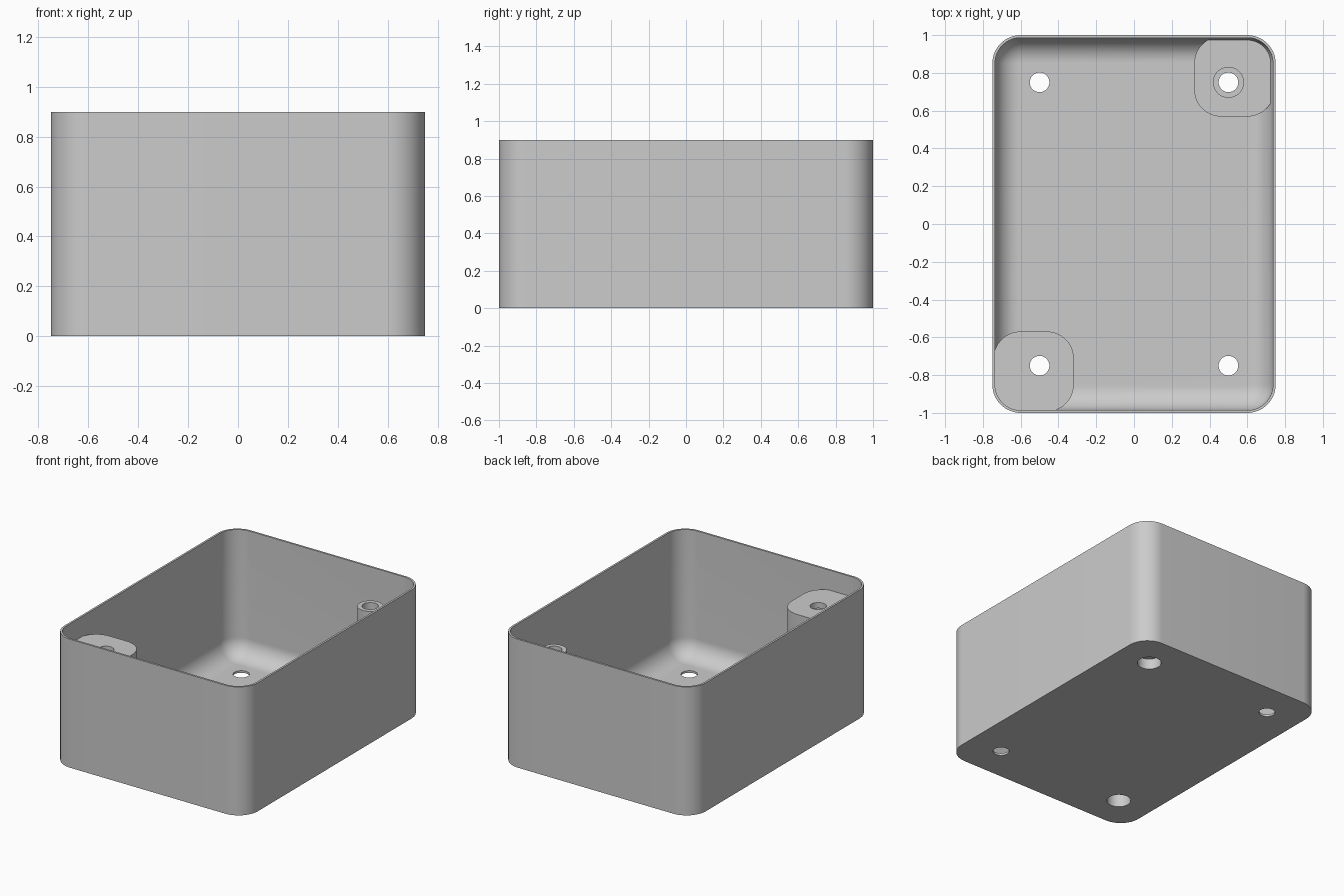
import bpy
import bmesh
from math import cos, sin, pi, radians

cube = bpy.data.objects.get("Cube")
if cube:
    bpy.data.objects.remove(cube, do_unlink=True)

HALF_X, HALF_Y, HEIGHT, CORNER = 0.75, 1.0, 0.9, 0.15
WALL, FLOOR, FILLET = 0.014, 0.015, 0.13
HOLE_X, HOLE_Y, HOLE_R, RECESS_R = 0.5, 0.75, 0.052, 0.078
POST_TOP, POST_R, LOW_TOP = 0.76, 0.082, 0.09
STEPS = 16

grey = bpy.data.materials.new("light grey plastic")
grey.use_nodes = True
colour = (0.6, 0.6, 0.6, 1)
grey.diffuse_color = colour
grey.node_tree.nodes["Principled BSDF"].inputs["Base Color"].default_value = colour


def rounded_loop(bm, cx, cy, hx, hy, r, z):
    """Ring of vertices around a rounded rectangle."""
    ring = []
    for k, (sx, sy) in enumerate([(1, 1), (-1, 1), (-1, -1), (1, -1)]):
        for i in range(STEPS + 1):
            a = (k + i / STEPS) * pi / 2
            ring.append(bm.verts.new((cx + sx * (hx - r) + r * cos(a),
                                      cy + sy * (hy - r) + r * sin(a), z)))
    return ring


def loft(name, sections):
    """Closed solid through a list of rounded rectangle sections."""
    bm = bmesh.new()
    rings = [rounded_loop(bm, *s) for s in sections]
    for lower, upper in zip(rings, rings[1:]):
        for i in range(len(lower)):
            j = (i + 1) % len(lower)
            bm.faces.new((lower[i], lower[j], upper[j], upper[i]))
    bm.faces.new(rings[0][::-1])
    bm.faces.new(rings[-1])
    bmesh.ops.recalc_face_normals(bm, faces=bm.faces)
    mesh = bpy.data.meshes.new(name)
    bm.to_mesh(mesh)
    bm.free()
    mesh.materials.append(grey)
    obj = bpy.data.objects.new(name, mesh)
    bpy.context.collection.objects.link(obj)
    return obj


def cylinder(name, x, y, r, z0, z1):
    bpy.ops.mesh.primitive_cylinder_add(vertices=48, radius=r, depth=z1 - z0,
                                        location=(x, y, (z0 + z1) / 2))
    obj = bpy.context.object
    obj.name = name
    obj.data.materials.append(grey)
    return obj


def combine(target, tool, operation):
    """Apply a boolean and drop the tool."""
    mod = target.modifiers.new(operation, 'BOOLEAN')
    mod.operation, mod.solver, mod.object = operation, 'EXACT', tool
    bpy.context.view_layer.objects.active = target
    bpy.ops.object.modifier_apply(modifier=mod.name)
    bpy.data.objects.remove(tool, do_unlink=True)


# Open box with thin walls and a rounded inside floor edge
sections = [(0, 0, HALF_X, HALF_Y, CORNER, 0), (0, 0, HALF_X, HALF_Y, CORNER, HEIGHT)]
insets = [(WALL, HEIGHT)]
for i in range(STEPS + 1):
    a = i / STEPS * pi / 2
    insets.append((WALL + FILLET * (1 - cos(a)), FLOOR + FILLET * (1 - sin(a))))
for d, z in insets:
    sections.append((0, 0, HALF_X - d, HALF_Y - d, CORNER - d, z))
box = loft("open_box", sections)

# Corner blocks: a tall one at front right, a low one with a post at back left
half, sink = 0.212, WALL / 2
for name, side, top in (("tall_block", -1, POST_TOP), ("low_block", 1, LOW_TOP)):
    cx, cy = side * (HALF_X - sink - half), side * (HALF_Y - sink - half)
    block = loft(name, [(cx, cy, half, half, CORNER - sink, z)
                        for z in (FLOOR / 2, top)])
    combine(box, block, 'UNION')
post = cylinder("post", HOLE_X, HOLE_Y, POST_R, LOW_TOP / 2, POST_TOP)
combine(box, post, 'UNION')

# Screw holes in all four corners
for sx in (-1, 1):
    for sy in (-1, 1):
        hole = cylinder("hole_cutter", sx * HOLE_X, sy * HOLE_Y, HOLE_R, -0.1, 1)
        combine(box, hole, 'DIFFERENCE')

# Wider screw head recesses from below
for side, depth in ((-1, POST_TOP - 0.04), (1, LOW_TOP - 0.015)):
    recess = cylinder("recess_cutter", side * HOLE_X, side * HOLE_Y, RECESS_R, -0.1, depth)
    combine(box, recess, 'DIFFERENCE')

bpy.ops.object.select_all(action='DESELECT')
box.select_set(True)
bpy.context.view_layer.objects.active = box
bpy.ops.object.shade_smooth_by_angle(angle=radians(30))
